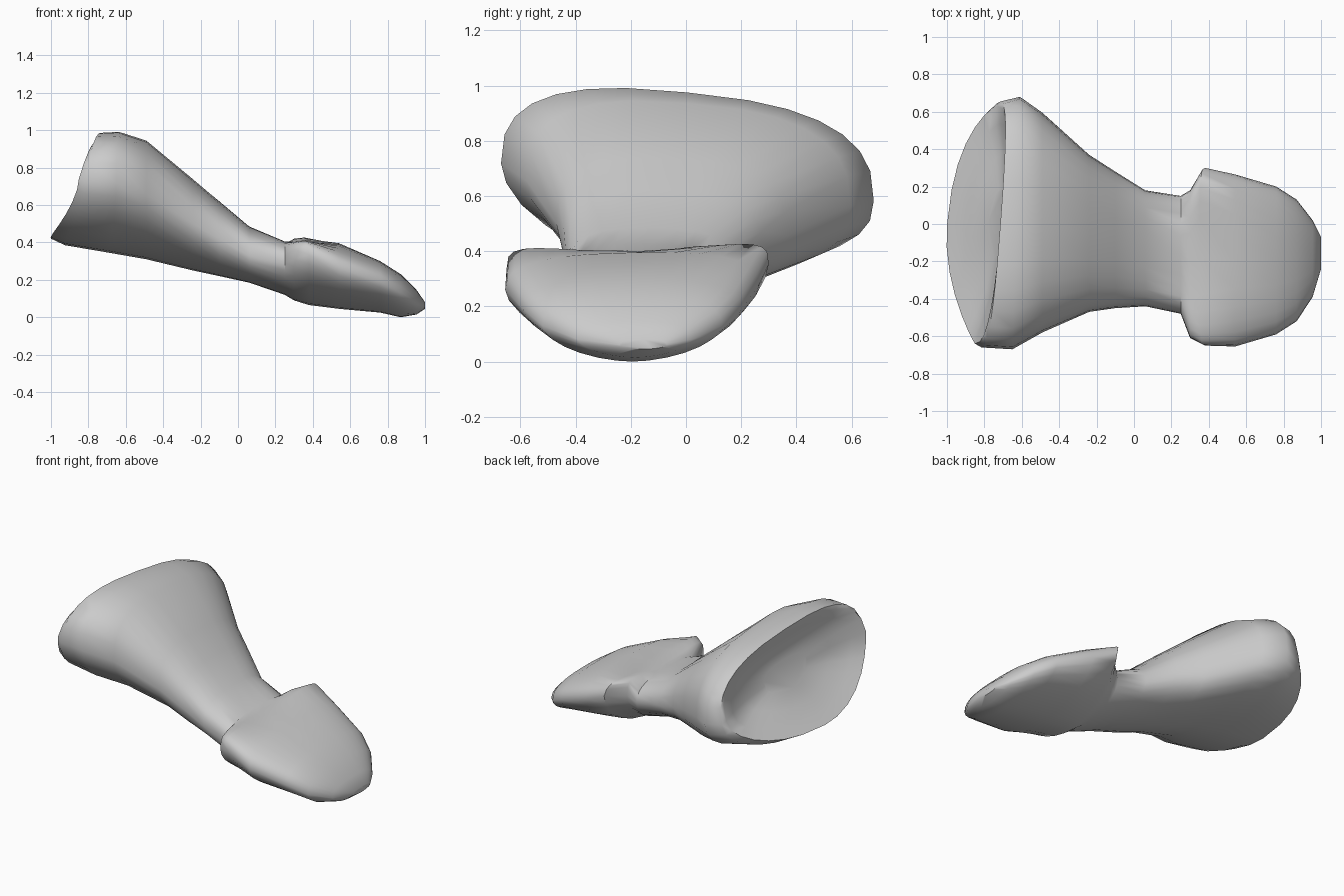
import bpy, bmesh
from math import sin, cos, pi
from mathutils import Vector

if "Cube" in bpy.data.objects:
    bpy.data.objects.remove(bpy.data.objects["Cube"])

SEG = 28

# bone cross-sections along x:
# x, lean of top forward, y min, y max, z bottom, z of widest point, z top, roll
SECTIONS = [
    (-0.79, 0.08, -0.64, 0.63, 0.42, 0.68, 0.94, -0.10),
    (-0.765, 0.05, -0.66, 0.655, 0.385, 0.66, 0.97, -0.10),
    (-0.63, 0.0, -0.67, 0.68, 0.345, 0.65, 0.975, -0.10),
    (-0.49, 0.0, -0.58, 0.595, 0.31, 0.61, 0.935, -0.08),
    (-0.24, 0.0, -0.47, 0.37, 0.25, 0.48, 0.735, -0.05),
    (-0.10, 0.0, -0.45, 0.28, 0.22, 0.41, 0.62, -0.02),
    (0.06, 0.0, -0.44, 0.18, 0.185, 0.33, 0.485, 0.0),
    (0.25, 0.0, -0.48, 0.15, 0.12, 0.29, 0.405, 0.0),
    (0.30, 0.0, -0.61, 0.18, 0.09, 0.32, 0.415, 0.03),
    (0.38, -0.03, -0.65, 0.30, 0.065, 0.345, 0.42, 0.02),
    (0.54, 0.0, -0.655, 0.265, 0.045, 0.27, 0.395, 0.02),
    (0.76, 0.0, -0.59, 0.20, 0.025, 0.19, 0.30, 0.0),
    (0.87, 0.0, -0.52, 0.13, 0.0, 0.13, 0.23, 0.0),
    (0.955, 0.0, -0.39, 0.02, 0.015, 0.08, 0.145, 0.0),
    (1.0, 0.0, -0.24, -0.07, 0.045, 0.06, 0.08, 0.0),
]


def power(v, n):
    return abs(v) ** (2 / n) * (1 if v >= 0 else -1)


def section(index, x, lean, y0, y1, zb, zm, zt, roll):
    yc, half = (y0 + y1) / 2, (y1 - y0) / 2
    points = []
    for i in range(SEG):
        a = 2 * pi * i / SEG
        if sin(a) > 0:      # squarer top around the lip of the head
            n = 3.6 if index in (8, 9) else 2.7
        elif index < 5:     # base is fuller on the +y underside
            n = 2.5 if cos(a) > 0 else 1.8
        else:
            n = 1.75 if index > 7 else 2.0
        u, v = power(cos(a), n), power(sin(a), n)
        y = yc + half * u
        tilt = roll if v > 0 else roll * (1 + 0.9 * v)
        z = zm + (zt - zm if v > 0 else zm - zb) * v + tilt * (y - yc)
        if index in (8, 9) and v > 0:       # raised corners of the lip
            z += (0.05 * u * u - 0.02) * v
        px = x + lean * max(v, 0)
        if index < 3:       # joint end: skewed rim with a jutting lower lip
            px += (0.06, 0.05, 0.02)[index] * u
            px -= (0.21, 0.16, 0.06)[index] * abs(min(v, 0)) ** 1.7
        points.append(Vector((px, y, z)))
    return points


bm = bmesh.new()
loops = [section(i, *s) for i, s in enumerate(SECTIONS)]

# hollow joint surface inside the wide end
rim = loops[0]
centre = sum(rim, Vector()) / SEG
for scale, depth in ((0.85, 0.03), (0.6, 0.07), (0.3, 0.09)):
    loops.insert(0, [centre + (p - centre) * scale + Vector((depth, 0, 0))
                     for p in rim])

# skin the loops and close both ends
rings = [[bm.verts.new(p) for p in loop] for loop in loops]
for a, b in zip(rings, rings[1:]):
    for i in range(SEG):
        j = (i + 1) % SEG
        bm.faces.new((a[i], a[j], b[j], b[i]))
for ring in (rings[0], rings[-1]):
    bm.faces.new(ring)
bmesh.ops.recalc_face_normals(bm, faces=bm.faces)

mesh = bpy.data.meshes.new("bone")
bm.to_mesh(mesh)
bm.free()
bone = bpy.data.objects.new("bone", mesh)
bpy.context.collection.objects.link(bone)
bpy.context.view_layer.objects.active = bone
bone.select_set(True)
bpy.ops.object.shade_smooth_by_angle(angle=0.9)
